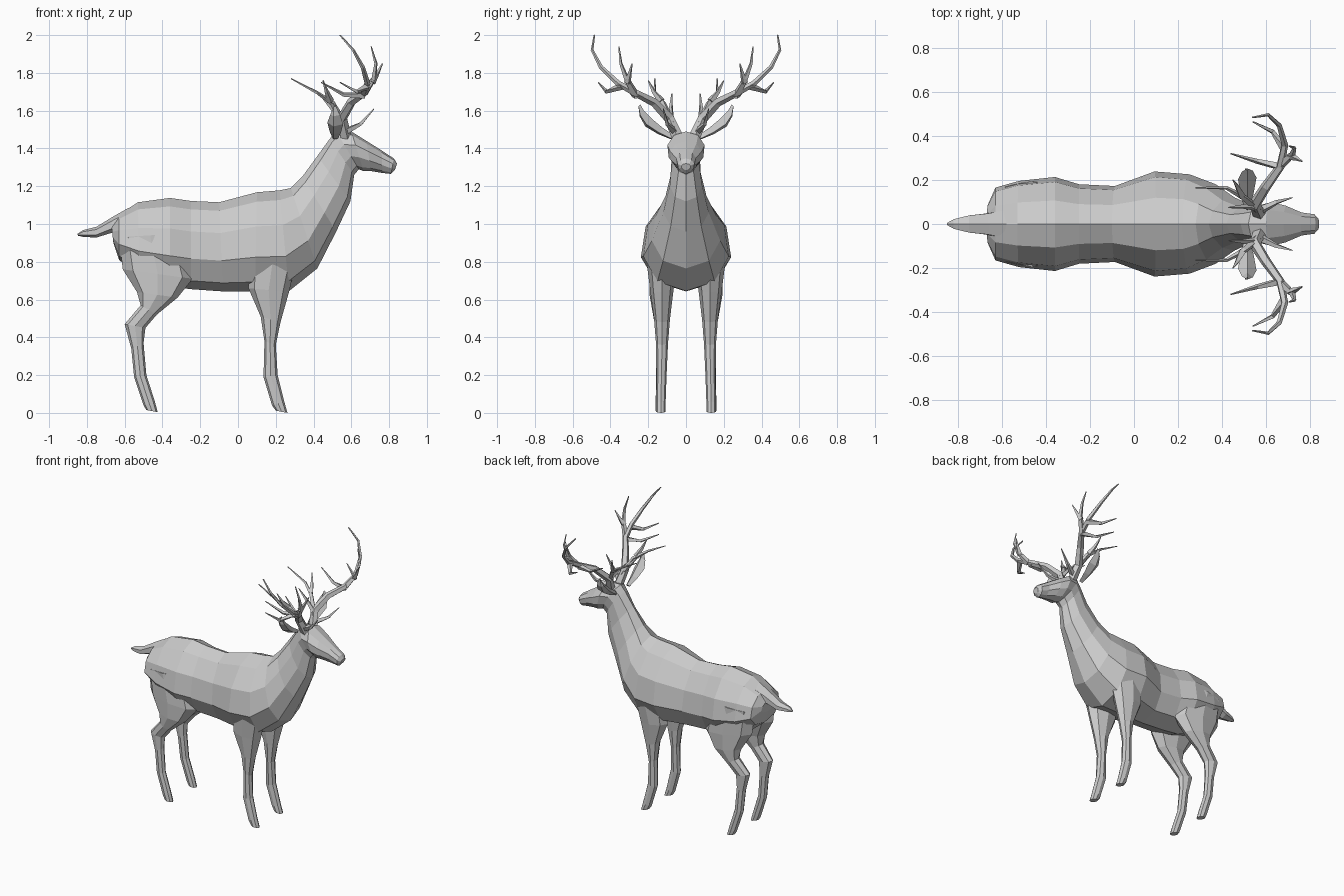
import bpy, bmesh, math
from mathutils import Vector


def loft(bm, rings):
    """Skin a list of equal-sized rings and cap both ends."""
    vs = [[bm.verts.new(p) for p in r] for r in rings]
    n = len(vs[0])
    for a, b in zip(vs, vs[1:]):
        for i in range(n):
            j = (i + 1) % n
            bm.faces.new((a[i], a[j], b[j], b[i]))
    bm.faces.new(vs[0][::-1])
    bm.faces.new(vs[-1])


def finish(name, bm, mirror=False):
    bmesh.ops.recalc_face_normals(bm, faces=bm.faces)
    me = bpy.data.meshes.new(name)
    bm.to_mesh(me)
    bm.free()
    ob = bpy.data.objects.new(name, me)
    bpy.context.collection.objects.link(ob)
    if mirror:
        m = ob.modifiers.new("mirror", 'MIRROR')
        m.use_axis = (False, True, False)
        m.use_mirror_merge = False
    return ob


def section(ax, az, bx, bz, w, y=0.0, n=10, pear=0.0):
    """Oval ring between two side-view outline points, half width w."""
    a, b = Vector((ax, y, az)), Vector((bx, y, bz))
    mid, half = (a + b) / 2, (a - b) / 2
    ring = []
    for i in range(n):
        t = 2 * math.pi * i / n
        side = w * math.sin(t) * (1 - pear * math.cos(t))
        ring.append(mid + half * math.cos(t) + Vector((0, side, 0)))
    return ring


def tube(bm, pts, r0, r1, n=5):
    """Tapered branch through the points."""
    pts = [Vector(p) for p in pts]
    rings = []
    for i, p in enumerate(pts):
        d = (pts[min(i + 1, len(pts) - 1)] - pts[max(i - 1, 0)]).normalized()
        u = d.cross(Vector((0.9, -0.3, 0.1))).normalized()
        v = d.cross(u)
        r = r0 + (r1 - r0) * i / (len(pts) - 1)
        rings.append([p + r * (u * math.cos(2 * math.pi * k / n) + v * math.sin(2 * math.pi * k / n))
                      for k in range(n)])
    loft(bm, rings)


# Torso, neck and head: top x,z / bottom x,z / half width
body = [
    (-0.67, 0.99, -0.66, 0.90, 0.09), (-0.63, 1.05, -0.63, 0.81, 0.165),
    (-0.53, 1.115, -0.52, 0.72, 0.195), (-0.36, 1.138, -0.36, 0.67, 0.213),
    (-0.25, 1.122, -0.25, 0.655, 0.18), (-0.10, 1.115, -0.08, 0.643, 0.172),
    (0.10, 1.168, 0.09, 0.643, 0.238), (0.22, 1.178, 0.27, 0.645, 0.225),
    (0.28, 1.19, 0.42, 0.765, 0.18), (0.34, 1.25, 0.52, 0.96, 0.12),
    (0.42, 1.36, 0.595, 1.12, 0.085), (0.485, 1.45, 0.615, 1.26, 0.075),
    (0.52, 1.49, 0.64, 1.29, 0.085), (0.60, 1.49, 0.665, 1.28, 0.10),
    (0.68, 1.44, 0.705, 1.28, 0.085), (0.76, 1.39, 0.765, 1.27, 0.053),
    (0.825, 1.347, 0.81, 1.265, 0.045), (0.842, 1.32, 0.83, 1.285, 0.025)]
bm = bmesh.new()
loft(bm, [section(*s, pear=0.18 if s[0] < 0.45 else -0.12) for s in body])
finish("body", bm)

# Tail
tail = [(-0.58, 1.085, -0.64, 0.96, 0.07), (-0.66, 1.04, -0.68, 0.95, 0.055),
        (-0.75, 0.985, -0.75, 0.928, 0.045), (-0.82, 0.968, -0.82, 0.932, 0.025),
        (-0.85, 0.948, -0.847, 0.938, 0.006)]
bm = bmesh.new()
loft(bm, [section(*s, n=6) for s in tail])
finish("tail", bm)

# Legs: back x,z / front x,z / half width / centre y
hind = [(-0.63, 0.93, -0.30, 0.95, 0.08, 0.115), (-0.61, 0.76, -0.24, 0.71, 0.075, 0.12),
        (-0.535, 0.64, -0.32, 0.61, 0.058, 0.135), (-0.515, 0.57, -0.43, 0.52, 0.042, 0.137),
        (-0.60, 0.47, -0.49, 0.45, 0.034, 0.13), (-0.565, 0.34, -0.50, 0.37, 0.028, 0.13),
        (-0.55, 0.19, -0.485, 0.20, 0.025, 0.133), (-0.50, 0.04, -0.44, 0.06, 0.026, 0.135),
        (-0.485, 0.015, -0.425, 0.004, 0.026, 0.135)]
fore = [(0.06, 0.85, 0.32, 0.85, 0.09, 0.125), (0.055, 0.66, 0.27, 0.64, 0.062, 0.128),
        (0.12, 0.51, 0.225, 0.48, 0.042, 0.127), (0.14, 0.38, 0.20, 0.36, 0.032, 0.127),
        (0.135, 0.19, 0.21, 0.20, 0.027, 0.13), (0.18, 0.04, 0.245, 0.06, 0.025, 0.133),
        (0.20, 0.012, 0.262, 0.0, 0.025, 0.133)]
for name, rows in (("hind_legs", hind), ("front_legs", fore)):
    bm = bmesh.new()
    loft(bm, [section(*s, n=8) for s in rows])
    finish(name, bm, True)

# Ears: thin leaf shapes
bm = bmesh.new()
ear = [(0.07, 1.46, 0.015), (0.13, 1.50, 0.03), (0.19, 1.55, 0.042),
       (0.23, 1.59, 0.025), (0.25, 1.625, 0.003)]
rings = []
for y, z, w in ear:
    rings.append([Vector((0.515 + w, y + w * 0.5, z - w * 0.5)), Vector((0.515, y - 0.008, z + 0.008)),
                  Vector((0.515 - w, y + w * 0.3, z - w * 0.3)), Vector((0.505, y + w * 0.6, z - w * 0.8))])
loft(bm, rings)
finish("ears", bm, True)

# Antlers: main beam then tines
bm = bmesh.new()
tube(bm, [(0.57, 0.045, 1.46), (0.55, 0.09, 1.56), (0.60, 0.17, 1.645), (0.665, 0.26, 1.69),
          (0.685, 0.36, 1.745), (0.66, 0.45, 1.83), (0.61, 0.497, 1.92), (0.54, 0.485, 2.0)], 0.032, 0.004)
tines = [
    [(0.67, 0.27, 1.69), (0.72, 0.315, 1.77), (0.73, 0.345, 1.85), (0.705, 0.355, 1.94)],
    [(0.71, 0.31, 1.75), (0.735, 0.30, 1.79), (0.765, 0.285, 1.85)],
    [(0.67, 0.26, 1.68), (0.56, 0.285, 1.685), (0.44, 0.32, 1.75)],
    [(0.685, 0.34, 1.73), (0.63, 0.42, 1.70), (0.54, 0.465, 1.75)],
    [(0.56, 0.07, 1.53), (0.50, 0.12, 1.64), (0.42, 0.165, 1.695), (0.28, 0.165, 1.77)],
    [(0.49, 0.13, 1.65), (0.47, 0.17, 1.70), (0.45, 0.20, 1.76)],
    [(0.55, 0.08, 1.55), (0.50, 0.08, 1.61), (0.43, 0.075, 1.69)],
    [(0.57, 0.06, 1.49), (0.65, 0.10, 1.53), (0.72, 0.12, 1.61)]]
for t in tines:
    tube(bm, t, 0.02, 0.003, 4)
finish("antlers", bm, True)
